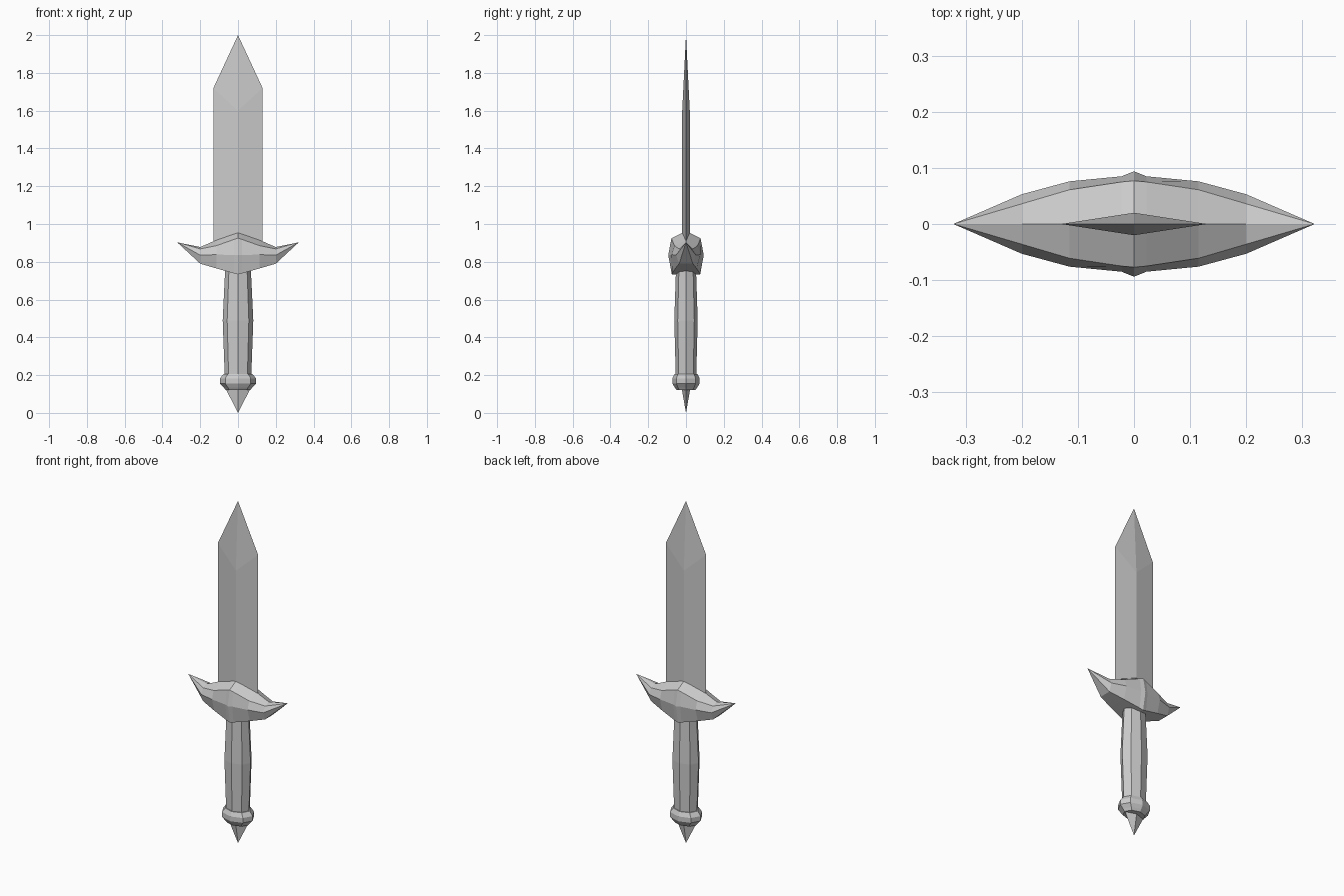
import bpy, bmesh, math

if "Cube" in bpy.data.objects:
    bpy.data.objects.remove(bpy.data.objects["Cube"])


def loft(name, rings, start=None, end=None):
    """Skin closed rings of equal length; optional apex points close the ends."""
    bm = bmesh.new()
    loops = [[bm.verts.new(p) for p in ring] for ring in rings]
    n = len(loops[0])
    for a, b in zip(loops, loops[1:]):
        for i in range(n):
            j = (i + 1) % n
            bm.faces.new((a[i], a[j], b[j], b[i]))
    for loop, apex in ((loops[0], start), (loops[-1], end)):
        if apex is None:
            bm.faces.new(loop)
        else:
            tip = bm.verts.new(apex)
            for i in range(n):
                bm.faces.new((loop[i], loop[(i + 1) % n], tip))
    bmesh.ops.recalc_face_normals(bm, faces=bm.faces)
    mesh = bpy.data.meshes.new(name)
    bm.to_mesh(mesh)
    bm.free()
    obj = bpy.data.objects.new(name, mesh)
    bpy.context.collection.objects.link(obj)
    return obj


def oval(rx, ry, z, sides=8):
    return [(rx * math.cos(i * math.tau / sides), ry * math.sin(i * math.tau / sides), z)
            for i in range(sides)]


# Blade: diamond section, central ridge ends lower than the cutting edges
base = oval(0.13, 0.02, 0.86, 4)
shoulder = [(x, y, 1.72 if abs(x) > 0.1 else 1.60) for x, y, z in oval(0.13, 0.02, 0, 4)]
loft("blade", [base, shoulder], end=(0, 0, 2.0))


# Guard: x, top z, then (y, z) of upper edge, middle edge and lower edge
stations = [
    (0.0, 0.963, (0.077, 0.925), (0.094, 0.835), (0.075, 0.733)),
    (0.022, 0.955, (0.075, 0.918), (0.085, 0.836), (0.073, 0.739)),
    (0.115, 0.915, (0.061, 0.885), (0.076, 0.838), (0.056, 0.765)),
    (0.2, 0.878, (0.036, 0.868), (0.053, 0.835), (0.036, 0.790)),
]


def guard_ring(station, side):
    x, top, *pts = station
    return ([(side * x, 0, top)] + [(side * x, y, z) for y, z in pts]
            + [(side * x, -y, z) for y, z in reversed(pts)])


rings = [guard_ring(s, -1) for s in reversed(stations)] + [guard_ring(s, 1) for s in stations[1:]]
loft("guard", rings, start=(-0.322, 0, 0.903), end=(0.322, 0, 0.903))

# Grip: oval octagon, swollen in the middle
loft("grip", [oval(0.07, 0.054, 0.19), oval(0.081, 0.062, 0.49), oval(0.068, 0.053, 0.76)])

# Pommel ring
loft("pommel", [oval(0.066, 0.05, 0.122), oval(0.076, 0.06, 0.135), oval(0.095, 0.072, 0.155),
                oval(0.095, 0.072, 0.183), oval(0.076, 0.06, 0.207)])

# Pommel spike
loft("pommel_spike", [oval(0.064, 0.022, 0.125, 4)], start=(0, 0, 0)).data.update()
